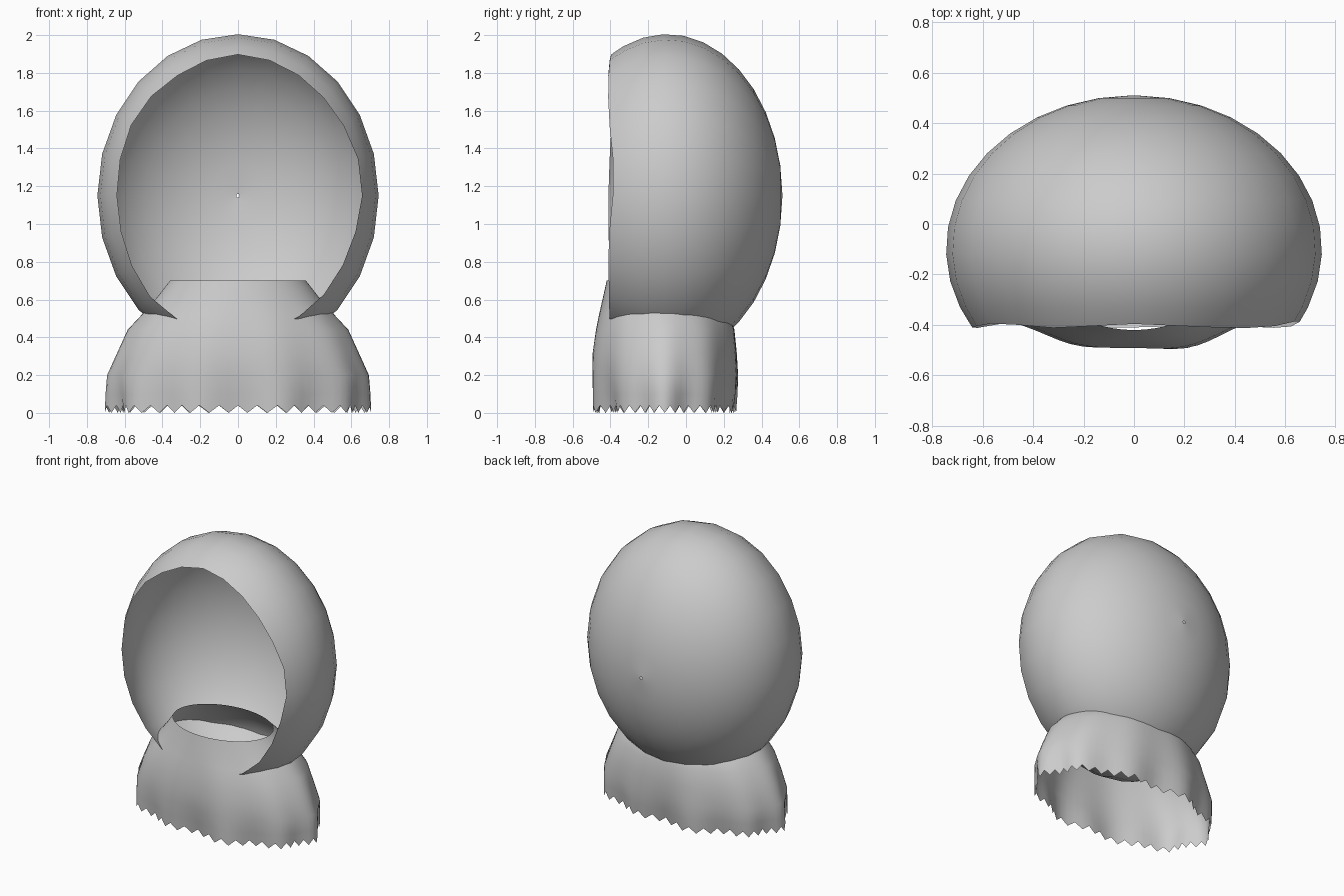
import bpy
import bmesh
from math import sin, cos, pi, sqrt

if "Cube" in bpy.data.objects:
    bpy.data.objects.remove(bpy.data.objects["Cube"])


def skin_rings(name, rings, angle=60):
    """Join closed rings of points into one smooth open surface."""
    bm = bmesh.new()
    loops = [[bm.verts.new(p) for p in ring] for ring in rings]
    for a, b in zip(loops, loops[1:]):
        n = len(a)
        for i in range(n):
            j = (i + 1) % n
            bm.faces.new((a[i], a[j], b[j], b[i]))
    bmesh.ops.recalc_face_normals(bm, faces=bm.faces)
    mesh = bpy.data.meshes.new(name)
    bm.to_mesh(mesh)
    bm.free()
    for p in mesh.polygons:
        p.use_smooth = True
    obj = bpy.data.objects.new(name, mesh)
    bpy.context.collection.objects.link(obj)
    return obj


# Hood: egg-shaped shell with its pole at the back, cut open at the face
CY, CZ, RX, RY, RZ = -0.10, 1.15, 0.745, 0.61, 0.855
SEG = 24


def hood_ring(y, wobble=0.0):
    ring = []
    for i in range(SEG):
        a = 2 * pi * i / SEG
        yy = y + wobble * (0.5 + 0.5 * sin(5 * a + 0.7)) * (0.6 + 0.4 * cos(3 * a))
        s = sqrt(max(0.0, 1 - ((yy - CY) / RY) ** 2))
        ring.append((RX * s * cos(a), yy, CZ + RZ * s * sin(a)))
    return ring


hood_rings = [hood_ring(-0.412, 0.03), hood_ring(-0.33)]
for k in range(11):
    t = -0.21 + (pi / 2 - 0.012 + 0.21) * k / 10
    hood_rings.append(hood_ring(CY + RY * sin(t)))
hood = skin_rings("hood", hood_rings)
hood.data.validate()

# Shoulder cape: neck ring flaring down to a rippled, zigzag hem
# (z, half width, front y, back y, fold depth)
PROFILE = [
    (0.70, 0.36, -0.42, 0.08, 0.0),
    (0.61, 0.43, -0.44, 0.17, 0.0),
    (0.52, 0.51, -0.465, 0.235, 0.005),
    (0.44, 0.585, -0.485, 0.265, 0.01),
    (0.32, 0.64, -0.505, 0.28, 0.015),
    (0.20, 0.695, -0.51, 0.29, 0.025),
    (0.10, 0.705, -0.51, 0.29, 0.045),
    (0.02, 0.71, -0.51, 0.285, 0.06),
]
CAPE_SEG = 84
cape_rings = []
for level, (z, w, front, back, fold) in enumerate(PROFILE):
    cy, ry = (front + back) / 2, (back - front) / 2
    ring = []
    for i in range(CAPE_SEG):
        a = 2 * pi * i / CAPE_SEG
        ripple = fold * (0.5 - 0.35 * cos(10 * a) - 0.15 * cos(6 * a + 1.1))
        zz = z
        if level == len(PROFILE) - 1:
            zz += 0.02 if i % 2 else -0.02
        ring.append(((w - ripple) * cos(a), cy + (ry - ripple) * sin(a), zz))
    cape_rings.append(ring)
cape = skin_rings("shoulder_cape", cape_rings)
